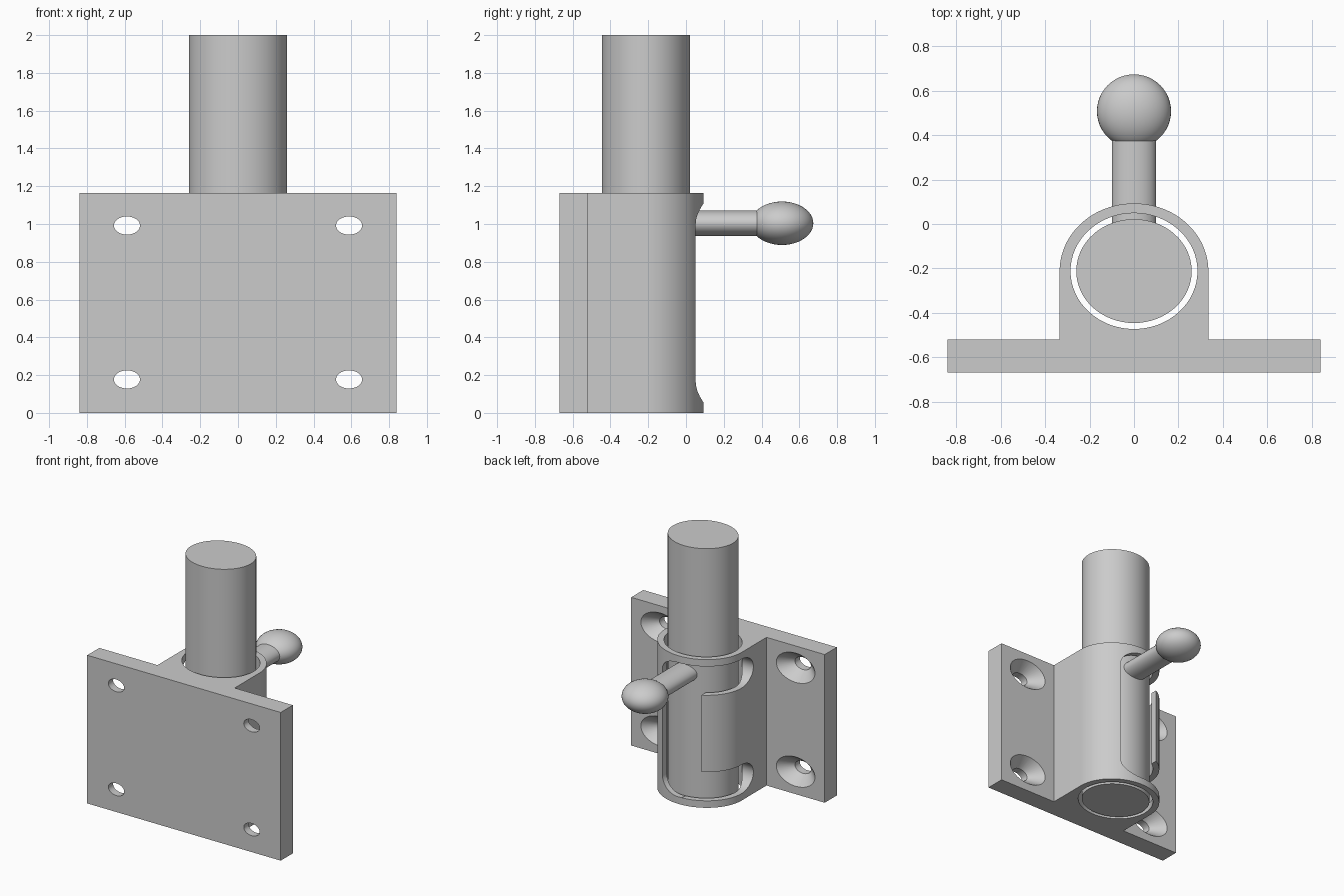
import bpy, bmesh, math
from mathutils import Vector

if "Cube" in bpy.data.objects:
    bpy.data.objects.remove(bpy.data.objects["Cube"])

grey = bpy.data.materials.new("satin grey")
grey.diffuse_color = (0.6, 0.6, 0.6, 1)
grey.use_nodes = True
grey.node_tree.nodes["Principled BSDF"].inputs["Base Color"].default_value = grey.diffuse_color
AXIS_Y = -0.212


def finish(ob, angle=30):
    me = ob.data
    me.materials.clear()
    me.materials.append(grey)
    for p in me.polygons:
        p.use_smooth = True
        p.material_index = 0
    me.set_sharp_from_angle(angle=math.radians(angle))
    return ob


def loft(name, *rings):
    """Closed solid through rings of equal point count."""
    bm = bmesh.new()
    vs = [[bm.verts.new(p) for p in r] for r in rings]
    n = len(vs[0])
    for a, b in zip(vs, vs[1:]):
        for i in range(n):
            j = (i + 1) % n
            bm.faces.new((a[i], a[j], b[j], b[i]))
    bm.faces.new(vs[0])
    bm.faces.new(vs[-1])
    bmesh.ops.recalc_face_normals(bm, faces=bm.faces)
    me = bpy.data.meshes.new(name)
    bm.to_mesh(me)
    bm.free()
    ob = bpy.data.objects.new(name, me)
    bpy.context.collection.objects.link(ob)
    return ob


def arc(cu, cv, ru, rv, a0, a1, n):
    return [(cu + ru * math.cos(math.radians(a0 + (a1 - a0) * i / n)),
             cv + rv * math.sin(math.radians(a0 + (a1 - a0) * i / n))) for i in range(n + 1)]


def ellipse(cu, cv, ru, rv, n=64):
    return arc(cu, cv, ru, rv, 0, 360, n)[:-1]


def along(axis, pts, d):
    """Place 2D points on the plane at distance d along an axis."""
    if axis == "x":
        return [Vector((d, u, v)) for u, v in pts]
    if axis == "y":
        return [Vector((u, d, v)) for u, v in pts]
    return [Vector((u, v, d)) for u, v in pts]


def prism(name, axis, pts, d0, d1):
    return loft(name, along(axis, pts, d0), along(axis, pts, d1))


def cut(ob, cutters):
    for c in cutters:
        m = ob.modifiers.new("cut", "BOOLEAN")
        m.operation, m.solver, m.object = "DIFFERENCE", "EXACT", c
    bpy.context.view_layer.update()
    me = bpy.data.meshes.new_from_object(ob.evaluated_get(bpy.context.evaluated_depsgraph_get()))
    ob.modifiers.clear()
    ob.data = me
    for c in cutters:
        bpy.data.objects.remove(c)


# Bracket: mounting plate and rounded housing in one profile
outline = [(-0.84, -0.67), (0.84, -0.67), (0.84, -0.52), (0.335, -0.52)]
outline += arc(0, AXIS_Y, 0.335, 0.305, 0, 180, 48)
outline += [(-0.335, -0.52), (-0.84, -0.52)]
bracket = prism("bracket", "z", outline, 0, 1.163)

# Bore for the bolt
cutters = [prism("bore_cutter", "z", ellipse(0, AXIS_Y, 0.286, 0.261), -0.1, 1.3)]

# Vertical guide slot and the two locking slots that branch to one side
TOP, BOTTOM, RZ = 0.996, 0.168, 0.113
guide = arc(0, TOP, 0.169, RZ, 0, 180, 24) + arc(0, BOTTOM, 0.169, RZ, 180, 360, 24)
cutters.append(prism("guide_slot_cutter", "y", guide, AXIS_Y + 0.05, 0.3))
for z in (TOP, BOTTOM):
    lock = arc(AXIS_Y, z, 0.145, RZ, 90, 270, 24) + [(0.3, z - RZ), (0.3, z + RZ)]
    cutters.append(prism("lock_slot_cutter", "x", lock, -0.6, -0.03))

# Countersunk screw holes
for x in (-0.588, 0.588):
    for z in (0.992, 0.177):
        rings = [along("y", ellipse(x, z, rx, rz, 40), y) for y, rx, rz in
                 ((-0.75, 0.069, 0.048), (-0.61, 0.069, 0.048),
                  (-0.52, 0.168, 0.115), (-0.51, 0.179, 0.1225))]
        cutters.append(loft("screw_hole_cutter", *rings))
cut(bracket, cutters)
finish(bracket)

# Sliding bolt
finish(prism("bolt", "z", ellipse(0, AXIS_Y, 0.26, 0.234), 0, 2))

# Handle stem and knob
finish(prism("handle_stem", "y", ellipse(0, 1.004, 0.1, 0.068, 48), -0.05, 0.45))
bpy.ops.mesh.primitive_uv_sphere_add(segments=48, ring_count=24, radius=1)
knob = bpy.context.object
knob.name = "handle_knob"
for v in knob.data.vertices:
    x, y, z = v.co
    v.co = (0.167 * x, 0.508 + 0.166 * z, 1.004 - 0.115 * y)
finish(knob)
